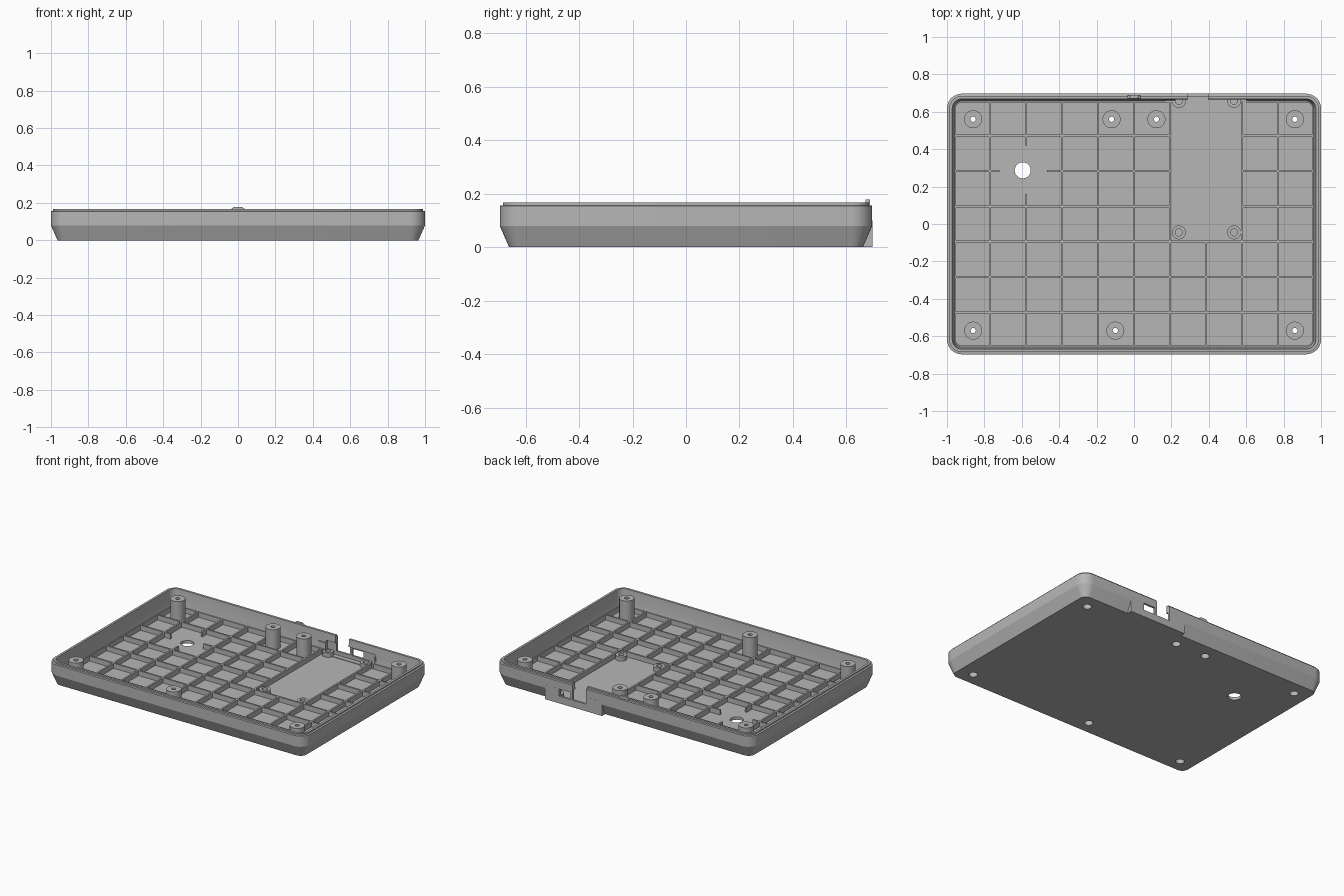
import bpy, bmesh
from math import sin, cos, pi

cube = bpy.data.objects.get("Cube")
if cube:
    bpy.data.objects.remove(cube, do_unlink=True)

grey = bpy.data.materials.new("mid grey plastic")
grey.use_nodes = True
COLOUR = (0.47, 0.47, 0.47, 1)
grey.diffuse_color = COLOUR
grey.node_tree.nodes["Principled BSDF"].inputs["Base Color"].default_value = COLOUR

HX, HY, CORNER = 1.0, 0.697, 0.08
FLOOR, RIB_TOP, BOSS_TOP = 0.02, 0.055, 0.16


def finish(bm, name):
    bmesh.ops.recalc_face_normals(bm, faces=bm.faces)
    mesh = bpy.data.meshes.new(name)
    bm.to_mesh(mesh)
    bm.free()
    mesh.materials.append(grey)
    ob = bpy.data.objects.new(name, mesh)
    bpy.context.collection.objects.link(ob)
    return ob


def loft(bm, loops, cyclic=False):
    """Skin a list of closed point loops; cap the ends unless cyclic."""
    rings = [[bm.verts.new(p) for p in loop] for loop in loops]
    pairs = list(zip(rings, rings[1:]))
    if cyclic:
        pairs.append((rings[-1], rings[0]))
    else:
        bm.faces.new(rings[0])
        bm.faces.new(rings[-1])
    for a, b in pairs:
        for i in range(len(a)):
            j = (i + 1) % len(a)
            bm.faces.new((a[i], a[j], b[j], b[i]))


def box(bm, x0, x1, y0, y1, z0, z1):
    loft(bm, [[(x0, y0, z), (x1, y0, z), (x1, y1, z), (x0, y1, z)] for z in (z0, z1)])


def circle(x, y, r, z, n=32):
    return [(x + r * cos(2 * pi * i / n), y + r * sin(2 * pi * i / n), z) for i in range(n)]


def rounded(inset, z, steps=8):
    r = CORNER - inset
    pts = []
    for k, (sx, sy) in enumerate([(1, 1), (-1, 1), (-1, -1), (1, -1)]):
        for i in range(steps + 1):
            a = (k + i / steps) * pi / 2
            pts.append((sx * (HX - CORNER) + r * cos(a), sy * (HY - CORNER) + r * sin(a), z))
    return pts


def boolean(ob, tool, operation):
    mod = ob.modifiers.new(operation, "BOOLEAN")
    mod.operation, mod.object, mod.solver = operation, tool, "EXACT"
    bpy.context.view_layer.objects.active = ob
    bpy.ops.object.modifier_apply(modifier=mod.name)
    bpy.data.objects.remove(tool, do_unlink=True)


# Tray shell: sloped outer foot, stepped rim, inner wall and floor
bm = bmesh.new()
PROFILE = [(0.035, 0), (0, 0.08), (0, 0.155), (0.012, 0.157), (0.012, 0.167),
           (0.028, 0.167), (0.034, 0.085), (0.04, RIB_TOP), (0.047, RIB_TOP), (0.047, FLOOR)]
loft(bm, [rounded(d, z) for d, z in PROFILE])
tray = finish(bm, "tray_shell")

# Straight connector block on the back wall
bm = bmesh.new()
box(bm, 0.165, 0.61, 0.658, 0.6975, 0, 0.1)
boolean(tray, finish(bm, "connector_block"), "UNION")

# Connector pocket, notch and window
for dims in [(0.22, 0.6, 0.6, 0.683, 0.024, 0.115),
             (0.29, 0.395, 0.6, 0.75, 0.05, 0.3),
             (0.41, 0.5, 0.6, 0.75, 0.05, 0.1)]:
    bm = bmesh.new()
    box(bm, *dims)
    cutter = finish(bm, "wall_cutter")
    cutter.hide_render = True
    boolean(tray, cutter, "DIFFERENCE")

# Screw holes and the large round opening in the floor
SCREWS = [(x, 0.56) for x in (-0.86, -0.12, 0.12, 0.86)]
SCREWS += [(x, -0.57) for x in (-0.86, -0.1, 0.86)]
OPENING = (-0.595, 0.287)
bm = bmesh.new()
for x, y, r in [(*p, 0.028) for p in SCREWS] + [(*OPENING, 0.043)]:
    loft(bm, [circle(x, y, r, -0.05), circle(x, y, r, 0.04)])
cutter = finish(bm, "floor_cutter")
cutter.hide_render = True
boolean(tray, cutter, "DIFFERENCE")

# Stiffening rib grid, left open around the board bay and the opening
PITCH, T = 0.1925, 0.006
BAY_X, BAY_Y = PITCH, -0.095
ROWS = [BAY_Y + k * 0.189 for k in range(-2, 4)]
bm = bmesh.new()


def rib_x(x, y0, y1):
    box(bm, x - T, x + T, y0, y1, FLOOR - 0.01, RIB_TOP)


def rib_y(y, x0, x1):
    box(bm, x0, x1, y - T, y + T, FLOOR - 0.01, RIB_TOP)


for k in range(-4, 5):
    x = k * PITCH
    if k == -3:
        rib_x(x, -0.655, 0.16)
        rib_x(x, 0.42, 0.655)
    else:
        rib_x(x, -0.655, BAY_Y if k == 2 else 0.655)
for i, y in enumerate(ROWS):
    if i < 3:
        rib_y(y, -0.957, 0.957)
    else:
        if i == 4:
            rib_y(y, -0.957, -0.72)
            rib_y(y, -0.465, BAY_X)
        else:
            rib_y(y, -0.957, BAY_X)
        rib_y(y, 3 * PITCH, 0.957)
finish(bm, "floor_ribs")

# Tall counterbored screw bosses
for i, (x, y) in enumerate(SCREWS):
    bm = bmesh.new()
    rings = [(0.048, 0.01), (0.048, BOSS_TOP), (0.014, BOSS_TOP),
             (0.014, 0.12), (0.028, 0.12), (0.028, 0.01)]
    loft(bm, [circle(x, y, r, z) for r, z in rings], cyclic=True)
    finish(bm, f"screw_boss_{i + 1}")

# Short bosses for the circuit board
for i, (x, y) in enumerate([(x, y) for x in (0.24, 0.535) for y in (-0.045, 0.658)]):
    bm = bmesh.new()
    rings = [(0.037, 0.01), (0.037, 0.05), (0.019, 0.05), (0.019, 0.024)]
    loft(bm, [circle(x, y, r, z) for r, z in rings])
    finish(bm, f"board_boss_{i + 1}")

# Small snap tab on the back rim
bm = bmesh.new()
loft(bm, [[(-w, 0.672, z), (w, 0.672, z), (w, 0.688, z), (-w, 0.688, z)]
          for w, z in [(0.035, 0.15), (0.035, 0.168), (0.022, 0.178)]])
finish(bm, "snap_tab")

# Smooth the round surfaces and keep the edges crisp
bpy.ops.object.select_all(action="DESELECT")
for ob in bpy.context.collection.objects:
    if ob.type == "MESH":
        ob.select_set(True)
        bpy.context.view_layer.objects.active = ob
bpy.ops.object.shade_smooth_by_angle(angle=pi / 9)
